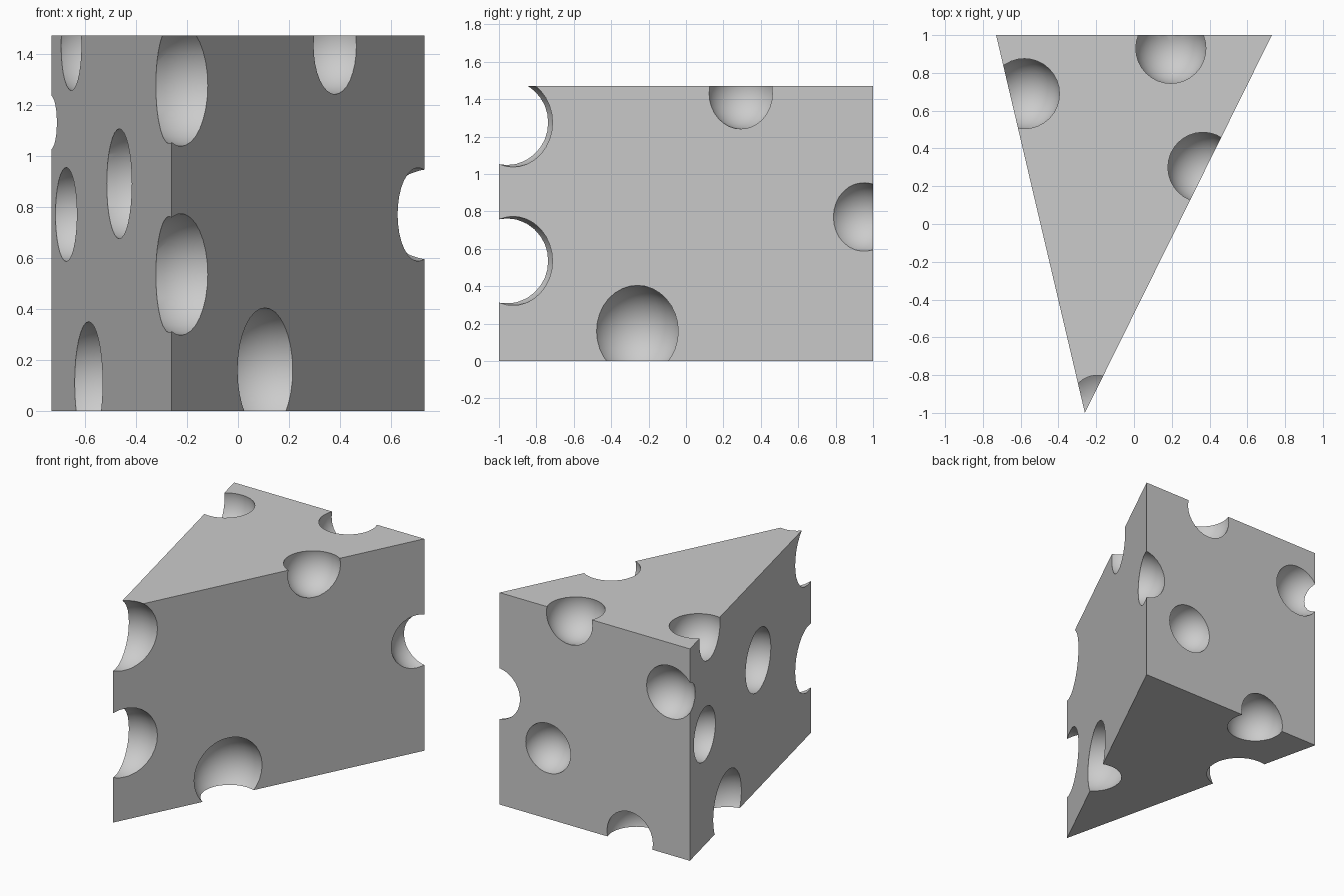
import bpy, bmesh
from math import radians
from mathutils import Matrix

if "Cube" in bpy.data.objects:
    bpy.data.objects.remove(bpy.data.objects["Cube"])

H = 1.47
CORNERS = [(-0.26, -1.0), (0.73, 1.0), (-0.73, 1.0)]


def make_object(name, bm):
    bmesh.ops.recalc_face_normals(bm, faces=bm.faces[:])
    mesh = bpy.data.meshes.new(name)
    bm.to_mesh(mesh)
    bm.free()
    ob = bpy.data.objects.new(name, mesh)
    bpy.context.collection.objects.link(ob)
    return ob


# Wedge: extruded triangle
bm = bmesh.new()
base = bm.faces.new([bm.verts.new((x, y, 0)) for x, y in CORNERS])
ext = bmesh.ops.extrude_face_region(bm, geom=[base], use_keep_orig=True)
top = [v for v in ext["geom"] if isinstance(v, bmesh.types.BMVert)]
bmesh.ops.translate(bm, verts=top, vec=(0, 0, H))
wedge = make_object("cheese_wedge", bm)

# Holes: centre x, y, z and radius
SMALL, LARGE = 0.19, 0.24
HOLES = [
    # front edge
    (-0.195, -0.94, 0.535, LARGE),
    (-0.195, -0.94, 1.275, LARGE),
    # right side
    (0.124, -0.269, 0.16, 0.245),
    (0.365, 0.30, 1.43, SMALL),
    (0.75, 0.93, 0.77, SMALL),
    # back
    (0.195, 0.93, 1.43, SMALL),
    (-0.58, 1.05, 1.13, SMALL),
    (0.358, 1.01, 0.49, 0.173),
    (-0.27, 0.93, 0.04, SMALL),
    # left side
    (-0.58, 0.69, 1.43, SMALL),
    (-0.673, 0.757, 0.77, 0.184),
    (-0.585, 0.383, 0.11, LARGE),
    (-0.436, -0.121, 0.89, 0.217),
]
bm = bmesh.new()
for x, y, z, r in HOLES:
    bmesh.ops.create_uvsphere(bm, u_segments=32, v_segments=16, radius=r,
                              matrix=Matrix.Translation((x, y, z)))
cutter = make_object("hole_cutter", bm)
cutter.hide_render = True

# Cut the holes, then drop the cutter
mod = wedge.modifiers.new("holes", 'BOOLEAN')
mod.operation = 'DIFFERENCE'
mod.solver = 'EXACT'
mod.object = cutter
bpy.ops.object.select_all(action='DESELECT')
bpy.context.view_layer.objects.active = wedge
wedge.select_set(True)
bpy.ops.object.modifier_apply(modifier=mod.name)
bpy.data.objects.remove(cutter, do_unlink=True)

# Smooth hole interiors, sharp rims
bpy.ops.object.shade_smooth_by_angle(angle=radians(30))
